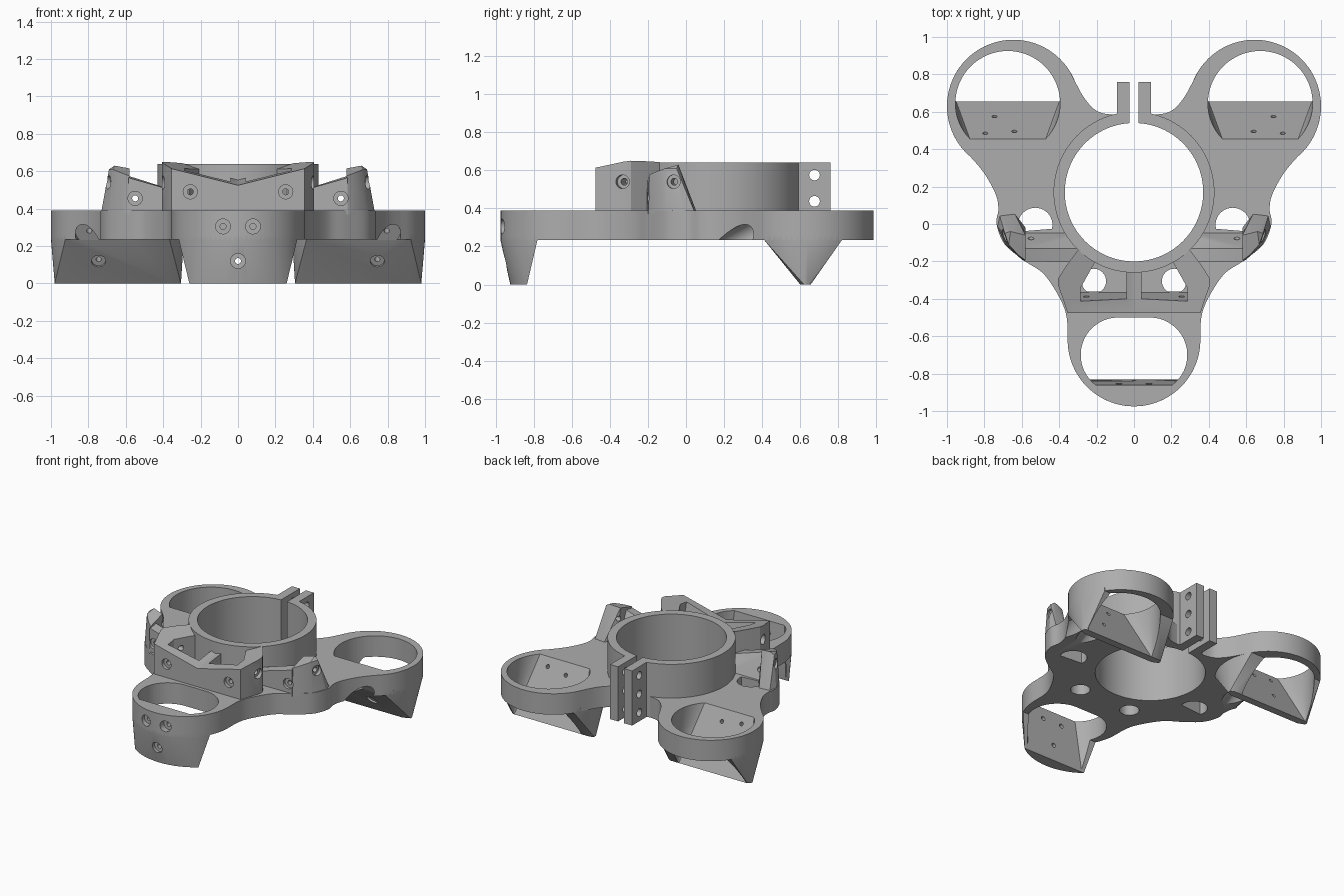
import bpy, bmesh
from math import pi, sin, cos, asin
from mathutils import Vector

old = bpy.data.objects.get("Cube")
if old:
    bpy.data.objects.remove(old, do_unlink=True)

grey = bpy.data.materials.new("warm_grey_plastic")
grey.use_nodes = True
color = (0.42, 0.42, 0.42, 1)
grey.diffuse_color = color
grey.node_tree.nodes["Principled BSDF"].inputs["Base Color"].default_value = color

BOTTOM, DECK, TOP = 0.235, 0.39, 0.64
RING_Y = 0.17
LOBE = (0.645, 0.63)
FRONT_Y = -0.62
LOBE_R = 0.355
parts, cutters = [], []


def make(name, bm, helper=False):
    bmesh.ops.recalc_face_normals(bm, faces=bm.faces)
    mesh = bpy.data.meshes.new(name)
    bm.to_mesh(mesh)
    bm.free()
    ob = bpy.data.objects.new(name, mesh)
    bpy.context.scene.collection.objects.link(ob)
    mesh.materials.append(grey)
    ob.hide_render = helper
    (cutters if helper else parts).append(ob)
    return ob


def prism(name, pts, z0, z1, helper=False):
    bm = bmesh.new()
    face = bm.faces.new([bm.verts.new((x, y, z0)) for x, y in pts])
    side = bmesh.ops.extrude_face_region(bm, geom=[face])["geom"]
    for v in side:
        if isinstance(v, bmesh.types.BMVert):
            v.co.z = z1
    return make(name, bm, helper)


def hull(name, pts, helper=False):
    bm = bmesh.new()
    for p in pts:
        bm.verts.new(p)
    out = bmesh.ops.convex_hull(bm, input=bm.verts)
    junk = {v for v in out["geom_interior"] + out["geom_unused"]
            if isinstance(v, bmesh.types.BMVert)}
    bmesh.ops.delete(bm, geom=list(junk), context='VERTS')
    bmesh.ops.dissolve_limit(bm, angle_limit=0.002, verts=bm.verts, edges=bm.edges)
    return make(name, bm, helper)


def rod(start, end, r, sides=24):
    a, b = Vector(start), Vector(end)
    bm = bmesh.new()
    bmesh.ops.create_cone(bm, cap_ends=True, segments=sides, radius1=r,
                          radius2=r, depth=(b - a).length)
    bm.transform((b - a).to_track_quat('Z', 'Y').to_matrix().to_4x4())
    bmesh.ops.translate(bm, verts=bm.verts, vec=(a + b) / 2)
    return make("bore_cutter", bm, True)


def box(name, lo, hi, helper=False):
    return prism(name, [(lo[0], lo[1]), (hi[0], lo[1]), (hi[0], hi[1]), (lo[0], hi[1])],
                 lo[2], hi[2], helper)


def cut(ob, tools):
    for t in tools:
        m = ob.modifiers.new("cut", 'BOOLEAN')
        m.operation, m.solver, m.object = 'DIFFERENCE', 'EXACT', t
    bpy.context.view_layer.update()
    mesh = bpy.data.meshes.new_from_object(
        ob.evaluated_get(bpy.context.evaluated_depsgraph_get()))
    ob.modifiers.clear()
    ob.data = mesh


def arc(cx, cy, r, a0, a1, n=24):
    return [(cx + r * cos(a0 + (a1 - a0) * i / n), cy + r * sin(a0 + (a1 - a0) * i / n))
            for i in range(n + 1)]


def at(pts, z):
    return [(x, y, z) for x, y in pts]


def flip(pts, s):
    return [(p[0] * s, *p[1:]) for p in pts]


def spline(p, n=6):
    # Catmull-Rom curve between the second and the second-last point
    p = [Vector(q) for q in p]
    out = []
    for a, b, c, d in zip(p, p[1:], p[2:], p[3:]):
        for i in range(n):
            t = i / n
            out.append(tuple(0.5 * (2 * b + (c - a) * t + (2 * a - 5 * b + 4 * c - d) * t * t
                                    + (3 * b - a - 3 * c + d) * t ** 3)))
    return out


# Base plate outline: rear lobe, waist and front lobe, mirrored
lobe_arc = arc(*LOBE, LOBE_R, 2.6, -0.87, 40)
front_arc = arc(0, FRONT_Y, LOBE_R, 0, -pi / 2, 20)
neck = spline([(0, 0.585), (0.05, 0.585), (0.12, 0.585), (0.2, 0.605), (0.27, 0.68),
               lobe_arc[0], lobe_arc[1]])
waist = spline([lobe_arc[-2], lobe_arc[-1], (0.80, 0.27), (0.74, 0.16), (0.725, 0.08),
                (0.735, 0), (0.69, -0.11), (0.58, -0.2), (0.48, -0.27), (0.395, -0.4),
                (0.36, -0.5), front_arc[0], front_arc[1]])
half = neck + lobe_arc[:-1] + waist + front_arc
outline = half + flip(half[:-1], -1)[::-1]
plate = prism("base_plate", outline, BOTTOM, DECK)

ring_seat = rod((0, RING_Y, 0), (0, RING_Y, 1), 0.40, 96)
ring_bore = rod((0, RING_Y, 0), (0, RING_Y, 1), 0.37, 96)
slot = box("slot_cutter", (-0.025, 0.4, 0), (0.025, 1, 1), True)


# Front lobe opening with a nearly upright flat back wall
def front_opening(y):
    a = asin((y + 0.70) / 0.2)
    right = arc(0.085, -0.70, 0.2, a, pi / 2, 20)
    return right + flip(right, -1)


front_hole = hull("front_opening_cutter", at(front_opening(-0.862), 0.41)
                  + at(front_opening(-0.828), -0.02), True)


# Rear lobe openings with a sloping flat wall
def rear_opening(y):
    a = asin((y - 0.645) / 0.28)
    return arc(0.675, 0.645, 0.28, a, pi - a, 48)


# Front tongue
a = asin((-0.78 - FRONT_Y) / LOBE_R)
top = arc(0, FRONT_Y, LOBE_R, a, -pi - a, 32)
a = 0.78
foot = [(0.26 * sin(t) / sin(a), -0.835 - 0.088 * (cos(t) - cos(a)) / (1 - cos(a)))
        for t in [a * (i / 10 - 1) for i in range(21)]]
tongue = hull("front_tongue", at(top, 0.26) + at(top, BOTTOM) + at(foot, 0))
front_screws = []
for x, z in ((-0.08, 0.305), (0.08, 0.305), (0, 0.12)):
    front_screws += [rod((x, -1.1, z), (x, -0.7, z), 0.016),
                     rod((x, -1.1, z), (x, -0.925 if z > 0.2 else -0.92, z), 0.04)]
cut(tongue, [front_hole] + front_screws)

# Rear tongues with their screw bores
plate_tools = [ring_seat, slot, front_hole] + front_screws
into = Vector((0, -0.89, -0.456))
for s, side in ((1, "left"), (-1, "right")):
    lo, hi = asin((0.41 - LOBE[1]) / LOBE_R), asin((0.82 - LOBE[1]) / LOBE_R)
    top = arc(*LOBE, LOBE_R, lo, hi, 16) + arc(*LOBE, LOBE_R, pi - hi, pi - lo, 16)
    foot = [(0.305, 0.62), (0.35, 0.6), (0.93, 0.6), (0.98, 0.62), (0.98, 0.64),
            (0.96, 0.655), (0.33, 0.655), (0.305, 0.64)]
    tongue = hull(side + "_rear_tongue",
                  flip(at(top, 0.26) + at(top, BOTTOM) + at(foot, 0), s))
    opening = hull("rear_opening_cutter", flip(at(rear_opening(0.45), 0.40)
                   + at(rear_opening(0.665), -0.02), s), True)
    tools = [opening]
    for x, y, r, depth in ((0.745, 0.575, 0.038, 0.06), (0.795, 0.485, 0.075, 0.11),
                           (0.64, 0.495, 0.075, 0.11)):
        p = Vector((x * s, y, DECK - 1.95 * (y - 0.455)))
        tools += [rod(p - into * 0.05, p + into * 0.3, 0.014),
                  rod(p + into * depth, p + into * 0.55, r, 32)]
    cut(tongue, tools)
    plate_tools += tools
    # D-shaped windows through the plate
    for cx, cy, r, flat in ((0.528, -0.005, 0.092, -0.04), (0.215, -0.305, 0.066, -0.37)):
        a = asin(max(-1, (flat - cy) / r))
        window = arc(cx, cy, r, a, pi - a, 24)
        plate_tools.append(prism("window_cutter", flip(window[:-1], s), 0, 1, True))
cut(plate, plate_tools)

# Clamp ring and its split ears
bm = bmesh.new()
bmesh.ops.create_cone(bm, cap_ends=True, segments=96, radius1=0.43, radius2=0.43,
                      depth=TOP - BOTTOM)
bmesh.ops.translate(bm, verts=bm.verts, vec=(0, RING_Y, (TOP + BOTTOM) / 2))
cut(make("clamp_ring", bm), [ring_bore, slot])
ear_holes = [rod((-1, 0.675, z), (1, 0.675, z), 0.028) for z in (0.30, 0.437, 0.575)]
for s, side in ((1, "left"), (-1, "right")):
    x0, x1 = sorted((0.025 * s, 0.09 * s))
    cut(box(side + "_clamp_ear", (x0, 0.545, BOTTOM), (x1, 0.76, TOP)), ear_holes)

# Front bracket with a V-shaped top, two pockets and a middle rib
half = [(0, -0.475), (0.355, -0.475), (0.37, -0.43), (0.405, -0.33), (0.405, -0.29),
        (0.36, -0.22), (0.3, -0.14), (0, -0.14)]
bracket = prism("front_bracket", half[:-1] + flip(half[1:-1], -1)[::-1], 0.37, 0.7)
vee = [(x, y, 0.525 + 0.25 * abs(x) + 0.13 * (y + 0.475))
       for x in (-1, 0, 1) for y in (-0.8, 0.3)]
tools = [ring_seat, hull("vee_cutter", vee + [(x, y, 1.2) for x in (-1, 1)
                                              for y in (-0.8, 0.3)], True)]
for s in (1, -1):
    back = [(0.285, -0.34), (0.2, -0.22), (0.15, -0.1), (0.04, -0.1)]
    low = [(0.04, -0.36), (0.285, -0.36)] + back
    high = [(0.04, -0.425), (0.285, -0.425)] + back
    tools.append(hull("pocket_cutter", flip(at(low, DECK - 0.03) + at(high, 0.66), s), True))
    tools += [rod((0.255 * s, -0.6, 0.49), (0.255 * s, -0.3, 0.49), 0.016),
              rod((0.255 * s, -0.6, 0.49), (0.255 * s, -0.45, 0.49), 0.038),
              rod((0.5 * s, -0.36, 0.54), (0.25 * s, -0.29, 0.54), 0.018),
              rod((0.5 * s, -0.36, 0.54), (0.37 * s, -0.325, 0.54), 0.036)]
cut(bracket, tools)

# Side brackets: a sloping wall and a raised leaning end tab
for s, side in ((1, "left"), (-1, "right")):
    bores = [rod((0.55 * s, -0.4, 0.455), (0.55 * s, 0, 0.455), 0.016),
             rod((0.55 * s, -0.4, 0.455), (0.55 * s, -0.18, 0.455), 0.038),
             rod((0.9 * s, -0.1, 0.54), (0.55 * s, -0.04, 0.54), 0.018),
             rod((0.9 * s, -0.1, 0.54), (0.675 * s, -0.062, 0.54), 0.036)]
    wall = [(0.27, -0.205, 0.37), (0.27, -0.205, 0.475), (0.585, -0.2, 0.37),
            (0.585, -0.2, 0.565), (0.27, -0.13, 0.475), (0.585, -0.13, 0.575),
            (0.27, -0.04, 0.37), (0.585, -0.04, 0.37)]
    cut(hull(side + "_bracket_wall", flip(wall, s)), bores + [ring_seat])
    low = [(0.58, -0.2), (0.6, -0.19), (0.69, -0.11), (0.733, -0.01), (0.72, 0.05),
           (0.64, 0.06), (0.58, -0.02)]
    high = [(0.58, -0.195, 0.575), (0.62, -0.165, 0.59), (0.67, -0.11, 0.61),
            (0.69, -0.05, 0.61), (0.66, -0.04, 0.63), (0.58, -0.06, 0.615)]
    cut(hull(side + "_bracket_tab", flip(at(low, 0.37) + high, s)), bores)

for ob in cutters:
    bpy.data.objects.remove(ob, do_unlink=True)

bpy.ops.object.select_all(action='DESELECT')
for ob in parts:
    ob.select_set(True)
bpy.context.view_layer.objects.active = parts[0]
bpy.ops.object.shade_smooth_by_angle(angle=0.5)
